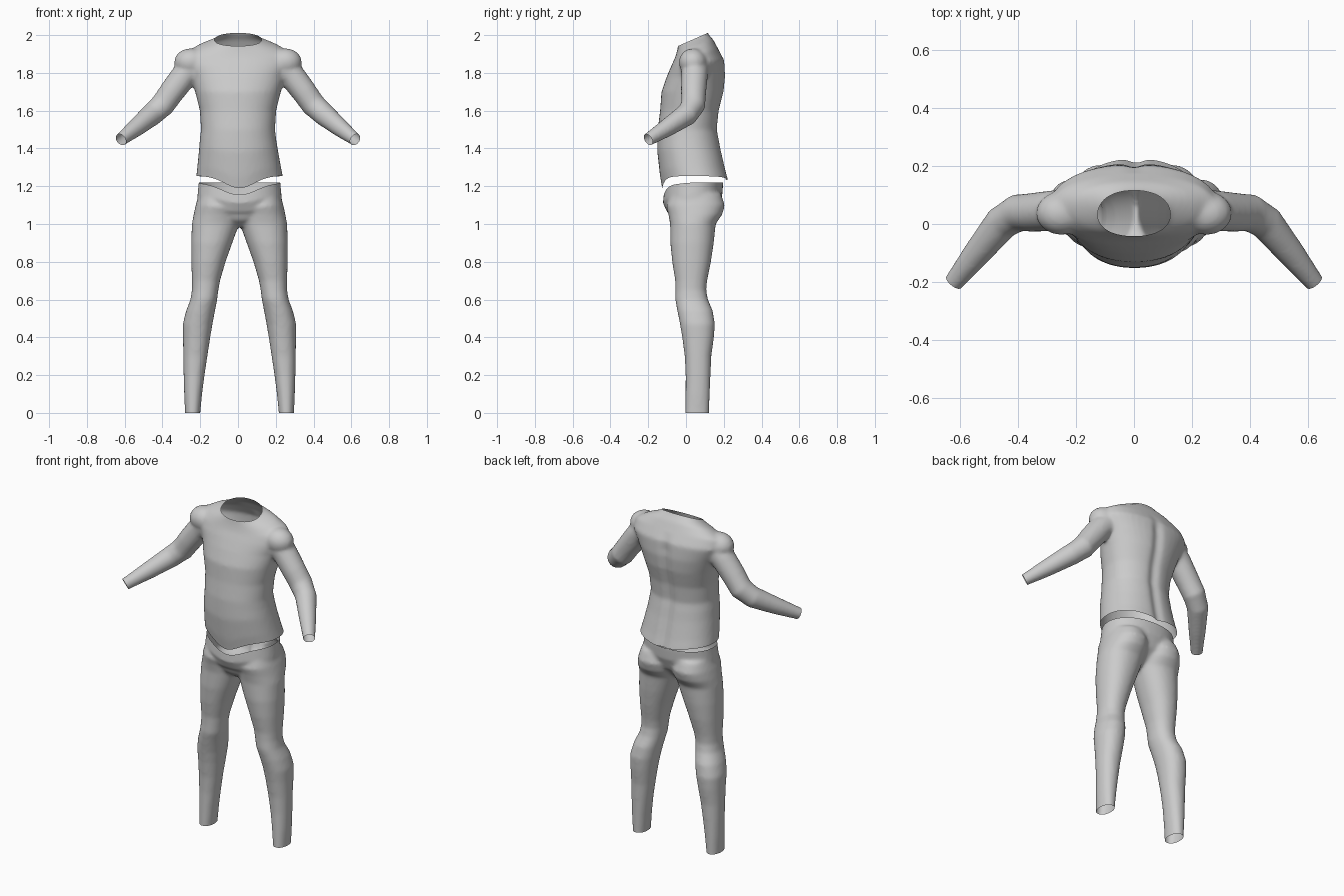
import bpy, bmesh, math
from mathutils import Vector, Matrix

if "Cube" in bpy.data.objects:
    bpy.data.objects.remove(bpy.data.objects["Cube"])

N = 40


def flat_ring(z, x0, x1, y0, y1, tilt=0.0):
    """Level (or front-to-back tilted) oval cross-section."""
    pts = []
    cx, cy, rx, ry = (x0 + x1) / 2, (y0 + y1) / 2, (x1 - x0) / 2, (y1 - y0) / 2
    for i in range(N):
        a = 2 * math.pi * i / N
        c, s = math.cos(a), math.sin(a)
        x = cx + rx * math.copysign(abs(c) ** 0.92, c)
        y = cy + ry * math.copysign(abs(s) ** 0.92, s)
        pts.append(Vector((x, y, z + tilt * (y - 0.03))))
    return pts


def tube_rings(path):
    """Round cross-sections square to a path of (x, y, z, radius)."""
    rings = []
    for i, p in enumerate(path):
        a = Vector(path[max(i - 1, 0)][:3])
        b = Vector(path[min(i + 1, len(path) - 1)][:3])
        q = (b - a).to_track_quat('Z', 'Y')
        rings.append([Vector(p[:3]) + q @ Vector((p[3] * math.cos(2 * math.pi * k / N),
                      p[3] * math.sin(2 * math.pi * k / N), 0)) for k in range(N)])
    return rings


def loft(bm, rings, side=1):
    rows = [[bm.verts.new((p.x * side, p.y, p.z)) for p in r] for r in rings]
    for a, b in zip(rows, rows[1:]):
        for i in range(N):
            j = (i + 1) % N
            bm.faces.new((a[i], a[j], b[j], b[i]))
    bm.faces.new(rows[0])
    bm.faces.new(rows[-1])


def fuse(bm, name, cuts, shape):
    """Blend the parts into one skin, cut the openings, then shape the hem."""
    bmesh.ops.recalc_face_normals(bm, faces=bm.faces)
    me = bpy.data.meshes.new(name)
    bm.to_mesh(me)
    bm.free()
    ob = bpy.data.objects.new(name, me)
    bpy.context.collection.objects.link(ob)
    bpy.context.view_layer.objects.active = ob
    ob.select_set(True)
    m = ob.modifiers.new("blend", 'REMESH')
    m.mode, m.voxel_size = 'VOXEL', 0.01
    s = ob.modifiers.new("relax", 'SMOOTH')
    s.factor, s.iterations = 0.5, 8
    for mod in ("blend", "relax"):
        bpy.ops.object.modifier_apply(modifier=mod)
    bm = bmesh.new()
    bm.from_mesh(ob.data)
    for co, no in cuts:
        bmesh.ops.bisect_plane(bm, geom=bm.verts[:] + bm.edges[:] + bm.faces[:], dist=1e-5,
                               plane_co=co, plane_no=no, clear_outer=True)
    for v in bm.verts:
        shape(v.co)
    for f in bm.faces:
        f.smooth = True
    bm.to_mesh(ob.data)
    bm.free()
    ob.select_set(False)
    return ob


def bump(x, w):
    return math.exp(-(x / w) ** 2)


# Shirt: torso
shirt = bmesh.new()
torso = [(1.10, .235, -.09, .235, 0), (1.19, .232, -.117, .232, 0), (1.25, .230, -.125, .227, 0),
         (1.30, .222, -.137, .212, 0), (1.40, .208, -.152, .187, 0), (1.50, .196, -.150, .167, 0),
         (1.60, .202, -.137, .177, 0), (1.70, .227, -.130, .202, 0), (1.78, .252, -.102, .210, 0),
         (1.85, .290, -.077, .204, .1), (1.90, .282, -.057, .170, .2), (1.94, .208, -.047, .145, .3),
         (1.972, .125, -.042, .117, .4), (2.03, .075, -.032, .095, .44)]
loft(shirt, [flat_ring(z, -h, h, a, b, t) for z, h, a, b, t in torso])

# Shirt: shoulder caps and sleeves
sleeve = [(.18, .05, 1.87, .075), (.23, .047, 1.835, .075), (.285, .045, 1.785, .07),
          (.35, .04, 1.70, .067), (.40, .038, 1.63, .065), (.455, .005, 1.58, .060),
          (.54, -.10, 1.51, .048), (.62, -.20, 1.447, .034), (.66, -.25, 1.415, .032)]
for side in (1, -1):
    loft(shirt, tube_rings(sleeve), side)
    bmesh.ops.create_uvsphere(shirt, u_segments=24, v_segments=16, radius=1,
                              matrix=Matrix.Translation((.25 * side, .037, 1.857))
                              @ Matrix.Diagonal((.088, .075, .073, 1)))


def shape_shirt(c):
    # spine groove, then hem dipping at the front and slightly at the back
    if c.y > .08 and c.z < 1.92:
        c.y -= .014 * bump(c.x, .03) * min(1, (1.92 - c.z) / .1)
    k = max(0, min(1, (1.45 - c.z) / .195))
    c.z -= k * (.065 * bump(c.x, .11) if c.y < 0 else .022 * bump(c.x, .14))
    c.x += .008 * k


shirt_cuts = [((0, 0, 1.255), (0, 0, -1)), ((0, .03, 1.974), (0, -.44, 1))]
shirt_cuts += [((s * .62, -.20, 1.447), (s * .08, -.10, -.063)) for s in (1, -1)]
fuse(shirt, "long_sleeve_shirt", shirt_cuts, shape_shirt)

# Trousers: pelvis
trousers = bmesh.new()
pelvis = [(1.30, .212, -.105, .19), (1.22, .216, -.118, .197), (1.15, .223, -.122, .192),
          (1.08, .225, -.103, .165), (1.02, .14, -.075, .11), (.985, .05, -.03, .06)]
loft(trousers, [flat_ring(z, -h, h, a, b) for z, h, a, b in pelvis])

# Trousers: legs
leg = [(1.16, .01, .215, -.09, .185), (1.10, -.002, .232, -.105, .206), (1.05, -.002, .243, -.093, .192),
       (1.00, .002, .252, -.084, .157), (.90, .038, .256, -.083, .147), (.80, .074, .255, -.073, .132),
       (.70, .103, .252, -.057, .112), (.65, .112, .252, -.056, .107), (.60, .118, .260, -.057, .116),
       (.54, .130, .283, -.046, .142), (.47, .143, .300, -.032, .153), (.40, .155, .299, -.020, .148),
       (.30, .170, .298, -.007, .134), (.20, .185, .296, -.002, .130), (.10, .198, .293, -.003, .126),
       (0, .208, .288, -.004, .122), (-.06, .21, .288, -.004, .122)]
for side in (1, -1):
    loft(trousers, [flat_ring(*r) for r in leg], side)


def shape_trousers(c):
    # waistline dipping at the front
    k = max(0, min(1, (c.z - 1.05) / .17))
    if c.y < .05:
        c.z -= k * .065 * bump(c.x, .13) * min(1, (.05 - c.y) / .08)
    c.x += .008


fuse(trousers, "trousers", [((0, 0, 1.22), (0, 0, 1)), ((0, 0, 0), (0, 0, -1))], shape_trousers)
